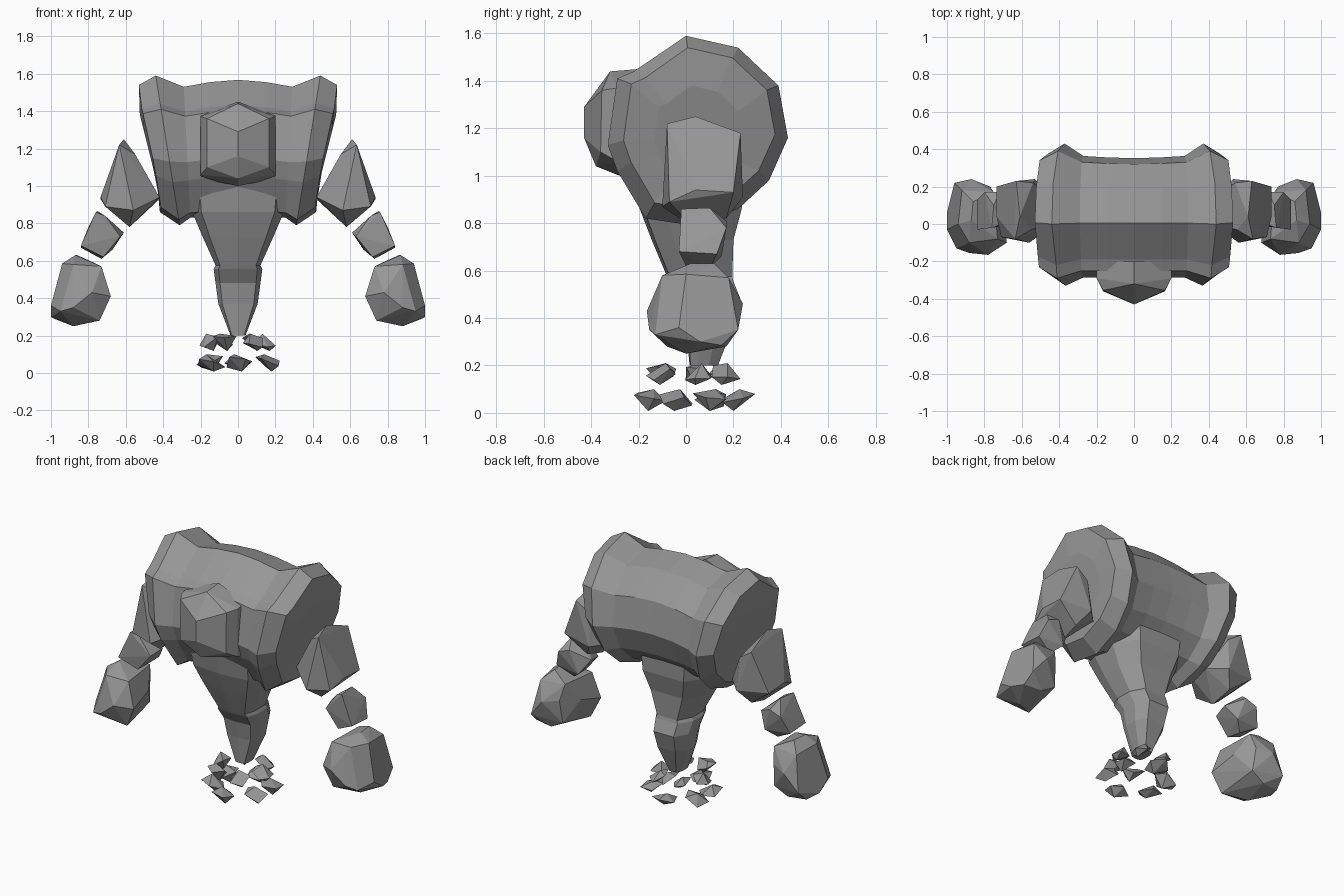
import bpy, bmesh, math, random

random.seed(4)
stone = bpy.data.materials.new("grey stone")
stone.diffuse_color = (0.31, 0.31, 0.31, 1)


def finish(bm, name):
    bmesh.ops.recalc_face_normals(bm, faces=bm.faces)
    me = bpy.data.meshes.new(name)
    bm.to_mesh(me)
    bm.free()
    me.materials.append(stone)
    ob = bpy.data.objects.new(name, me)
    bpy.context.collection.objects.link(ob)
    return ob


def loft(name, rings):
    bm = bmesh.new()
    vs = [[bm.verts.new(p) for p in r] for r in rings]
    n = len(vs[0])
    for a, b in zip(vs, vs[1:]):
        for i in range(n):
            j = (i + 1) % n
            bm.faces.new((a[i], a[j], b[j], b[i]))
    bm.faces.new(vs[0])
    bm.faces.new(vs[-1])
    return finish(bm, name)


def rock(name, points, side=1):
    bm = bmesh.new()
    for x, y, z in points:
        bm.verts.new((x * side, y, z))
    res = bmesh.ops.convex_hull(bm, input=bm.verts)
    loose = {v for v in res["geom_interior"] if isinstance(v, bmesh.types.BMVert)}
    bmesh.ops.delete(bm, geom=list(loose), context="VERTS")
    bmesh.ops.dissolve_limit(bm, angle_limit=math.radians(4), verts=bm.verts, edges=bm.edges)
    return finish(bm, name)


# Torso: one side section, repeated across x and flared at the shoulders
SECTION = [(0, 1.59), (0.22, 1.54), (0.39, 1.38), (0.43, 1.16), (0.35, 0.98),
           (0.22, 0.86), (0.03, 0.79), (-0.17, 0.82), (-0.29, 1.02), (-0.33, 1.13),
           (-0.29, 1.41), (-0.22, 1.44)]


def section(x, slope, front, back, bottom, top, bow, side):
    ring = []
    for y, z in SECTION:
        t = (z - 0.79) / 0.8
        zz = bottom + t * (top - bottom)
        yy = 0.04 + (y - 0.04) * (front if y < 0.04 else back)
        flat = 0.17 if bow else 0
        xx = x - slope * max(0, top - flat - zz) - bow * max(0, abs(yy - 0.05) - 0.08)
        ring.append((side * xx, yy, zz))
    return ring


# x at top, inward slope, front and back depth, bottom, top, bow (outside to inside)
STEPS = [(0.525, 0.25, 0.47, 0.52, 0.97, 1.38, 0),
         (0.53, 0.22, 0.82, 0.86, 0.86, 1.54, 0.11),
         (0.44, 0.16, 1.0, 1.0, 0.79, 1.59, 0),
         (0.29, 0.05, 0.88, 0.83, 0.83, 1.53, 0),
         (0.15, 0.02, 0.88, 0.81, 0.84, 1.555, 0)]
rings = [section(*s, 1) for s in STEPS]
rings.append(section(0, 0, 0.88, 0.80, 0.84, 1.567, 0, 1))
rings += [section(*s, -1) for s in reversed(STEPS)]
loft("torso", rings)

# Belly tapering into the single tail-like leg: z, half width, front y, back y
LEVELS = [(1.0, 0.26, -0.22, 0.24), (0.86, 0.245, -0.195, 0.235), (0.73, 0.19, -0.145, 0.20),
          (0.575, 0.12, -0.08, 0.195), (0.555, 0.13, -0.07, 0.20), (0.48, 0.12, -0.02, 0.23),
          (0.37, 0.105, 0.0, 0.20), (0.20, 0.04, 0.015, 0.135)]
rings = []
for z, w, f, b in LEVELS:
    m, h = (f + b) / 2, (b - f) / 2
    rings.append([(w * p, m + h * q, z) for p, q in
                  [(0, -1), (.8, -.92), (1, -.45), (1, .35), (.6, 1), (-.6, 1),
                   (-1, .35), (-1, -.45), (-.8, -.92)]])
loft("belly_and_leg", rings)

# Head: faceted block set in the chest
half = [(0.20, -0.2, 1.38), (0.20, -0.29, 1.37), (0.20, -0.29, 1.06), (0.20, -0.2, 1.04),
        (0.165, -0.355, 1.36), (0.165, -0.36, 1.10)]
mid = [(0, -0.32, 1.44), (0, -0.2, 1.45), (0, -0.43, 1.29), (0, -0.43, 1.16),
       (0, -0.38, 1.04), (0, -0.28, 1.0), (0, -0.2, 1.0)]
rock("head", half + [(-x, y, z) for x, y, z in half] + mid)

# Arms: three floating boulders on each side
UPPER = [(0.61, 0.04, 1.25), (0.635, -0.08, 1.22), (0.63, 0.23, 1.18), (0.735, 0.20, 0.93),
         (0.735, 0.04, 0.94), (0.71, -0.07, 0.89), (0.58, 0.03, 0.78), (0.59, 0.17, 0.82),
         (0.56, -0.10, 0.87), (0.42, 0.0, 0.94), (0.43, 0.14, 0.92), (0.53, 0.24, 0.91),
         (0.54, 0.22, 1.12), (0.55, -0.03, 1.17)]
FORE = [(0.76, -0.02, 0.86), (0.75, 0.10, 0.865), (0.71, 0.0, 0.84), (0.72, 0.17, 0.81),
        (0.61, 0.10, 0.75), (0.63, 0.0, 0.73), (0.72, 0.0, 0.62), (0.73, 0.10, 0.61),
        (0.84, -0.03, 0.68), (0.84, 0.13, 0.67), (0.80, 0.17, 0.78), (0.67, 0.15, 0.66)]
FIST = [(0.87, 0.02, 0.63), (0.86, 0.12, 0.63), (0.73, -0.08, 0.57), (0.75, 0.17, 0.58),
        (0.94, 0.0, 0.585), (0.92, 0.18, 0.57), (0.88, -0.10, 0.58), (0.70, 0.08, 0.46),
        (0.68, -0.10, 0.41), (0.78, -0.165, 0.43), (0.77, 0.20, 0.48), (0.87, 0.24, 0.46),
        (0.96, 0.22, 0.35), (1.0, 0.06, 0.30), (1.0, -0.03, 0.36), (0.95, -0.13, 0.33),
        (0.88, -0.155, 0.35), (0.74, -0.08, 0.28), (0.88, 0.0, 0.25), (0.85, 0.17, 0.28),
        (0.76, 0.18, 0.33), (0.97, 0.15, 0.285)]
for side, label in ((1, "right"), (-1, "left")):
    rock(label + "_upper_arm", UPPER, side)
    rock(label + "_forearm", FORE, side)
    rock(label + "_fist", FIST, side)

# Loose shards in two rings under the leg: x, y, z, reach
SHARDS = [(0, -0.15, 0.055, .085), (0.16, -0.04, 0.055, .085), (0.16, 0.11, 0.055, .085),
          (0, 0.21, 0.055, .085), (-0.15, 0.11, 0.055, .085), (-0.15, -0.04, 0.055, .085),
          (-0.15, 0.05, 0.165, .07), (-0.075, -0.10, 0.165, .075), (0.085, -0.10, 0.165, .075),
          (0.15, 0.05, 0.165, .07), (0.08, 0.16, 0.165, .07), (-0.08, 0.16, 0.165, .07)]
for n, (x, y, z, r) in enumerate(SHARDS):
    turn = random.uniform(0, 6.28)
    pts = []
    for i in range(5):
        a = turn + i * math.tau / 5
        d = r * random.uniform(0.75, 1)
        pts.append((x + d * math.cos(a), y + d * math.sin(a), z + random.uniform(-0.03, 0.035)))
    pts += [(x + 0.02, y - 0.01, z - 0.047), (x - 0.02, y + 0.015, z + 0.045)]
    rock("shard_%02d" % (n + 1), pts)
